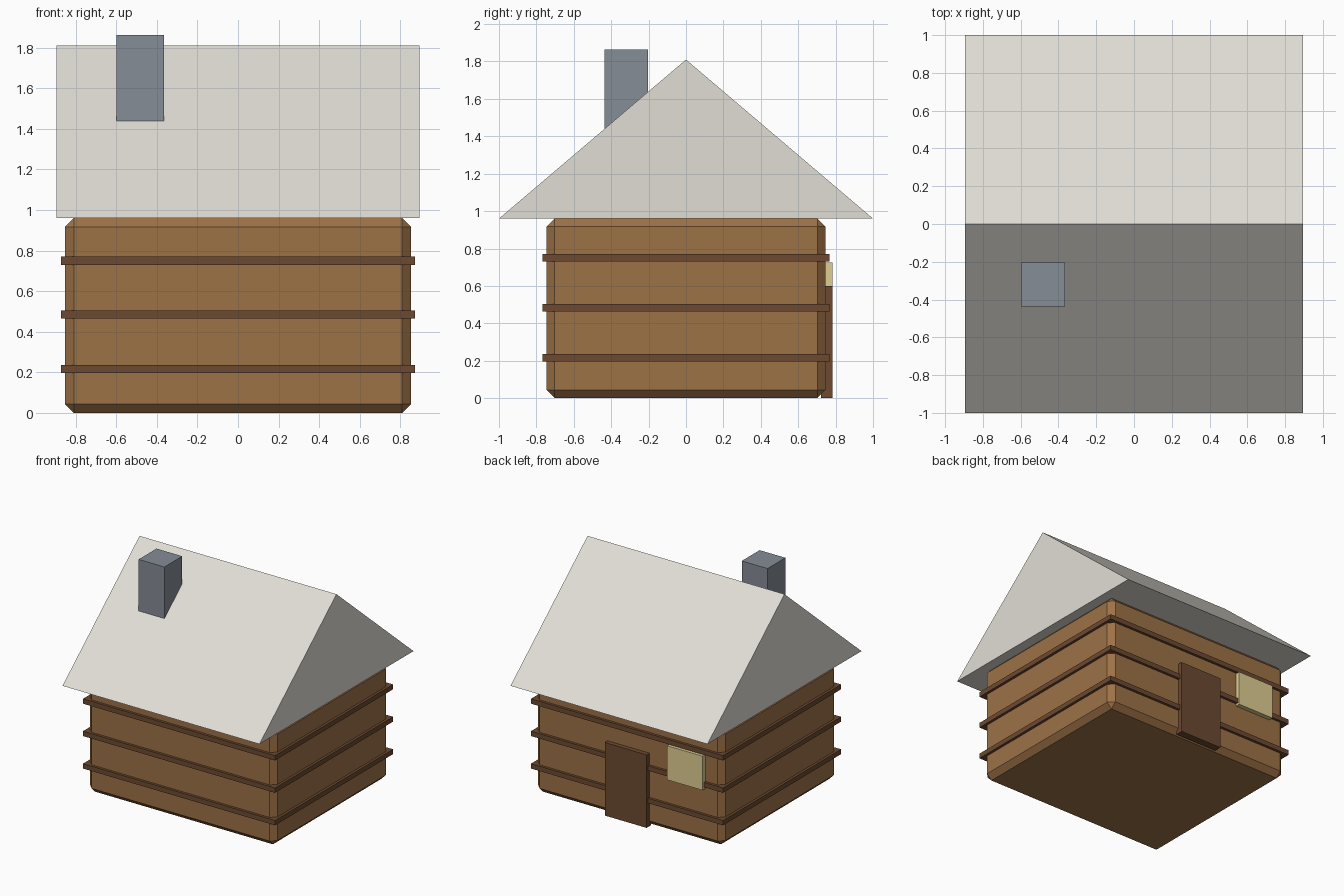
import bpy, bmesh

if "Cube" in bpy.data.objects:
    bpy.data.objects.remove(bpy.data.objects["Cube"])


def material(name, rgb):
    m = bpy.data.materials.new(name)
    m.diffuse_color = (*rgb, 1)
    m.use_nodes = True
    m.node_tree.nodes["Principled BSDF"].inputs["Base Color"].default_value = m.diffuse_color
    return m


WOOD = material("log brown", (0.34, 0.168, 0.062))
DARK = material("dark timber", (0.15, 0.068, 0.03))
SNOW = material("pale roof", (0.75, 0.73, 0.67))
STONE = material("chimney grey", (0.235, 0.266, 0.305))
GLASS = material("window yellow", (0.74, 0.62, 0.29))


def finish(name, bm, mat):
    bmesh.ops.recalc_face_normals(bm, faces=bm.faces)
    me = bpy.data.meshes.new(name)
    bm.to_mesh(me)
    bm.free()
    me.materials.append(mat)
    ob = bpy.data.objects.new(name, me)
    bpy.context.collection.objects.link(ob)
    return ob


def box(name, xs, ys, zs, mat, bevel=0):
    bm = bmesh.new()
    bmesh.ops.create_cube(bm, size=1)
    for v in bm.verts:
        v.co = [r[0] if c < 0 else r[1] for c, r in zip(v.co, (xs, ys, zs))]
    if bevel:
        bmesh.ops.bevel(bm, geom=bm.edges[:], offset=bevel, segments=1,
                        affect='EDGES')
    return finish(name, bm, mat)


# Cabin walls with chamfered edges
box("cabin_walls", (-0.852, 0.852), (-0.745, 0.745), (0, 0.96), WOOD, 0.043)

# Log bands wrapped around the walls
for i, z in enumerate((0.217, 0.484, 0.75)):
    box(f"log_band_{i + 1}", (-0.873, 0.873), (-0.766, 0.766),
        (z - 0.02, z + 0.02), DARK)

# Gable roof: triangular profile extruded along x
bm = bmesh.new()
profile = [(-1, 0.96), (1, 0.96), (0, 1.81)]
face = bm.faces.new([bm.verts.new((-0.895, y, z)) for y, z in profile])
ext = bmesh.ops.extrude_face_region(bm, geom=[face], use_keep_orig=True)
bmesh.ops.translate(bm, vec=(1.79, 0, 0),
                    verts=[g for g in ext["geom"]
                           if isinstance(g, bmesh.types.BMVert)])
finish("roof", bm, SNOW)

# Chimney
box("chimney", (-0.598, -0.364), (-0.436, -0.204), (1.4, 1.863), STONE)

# Door and window on the back wall
box("door", (-0.19, 0.19), (0.723, 0.783), (0, 0.6), DARK)
box("window", (-0.70, -0.375), (0.723, 0.783), (0.445, 0.725), GLASS)
